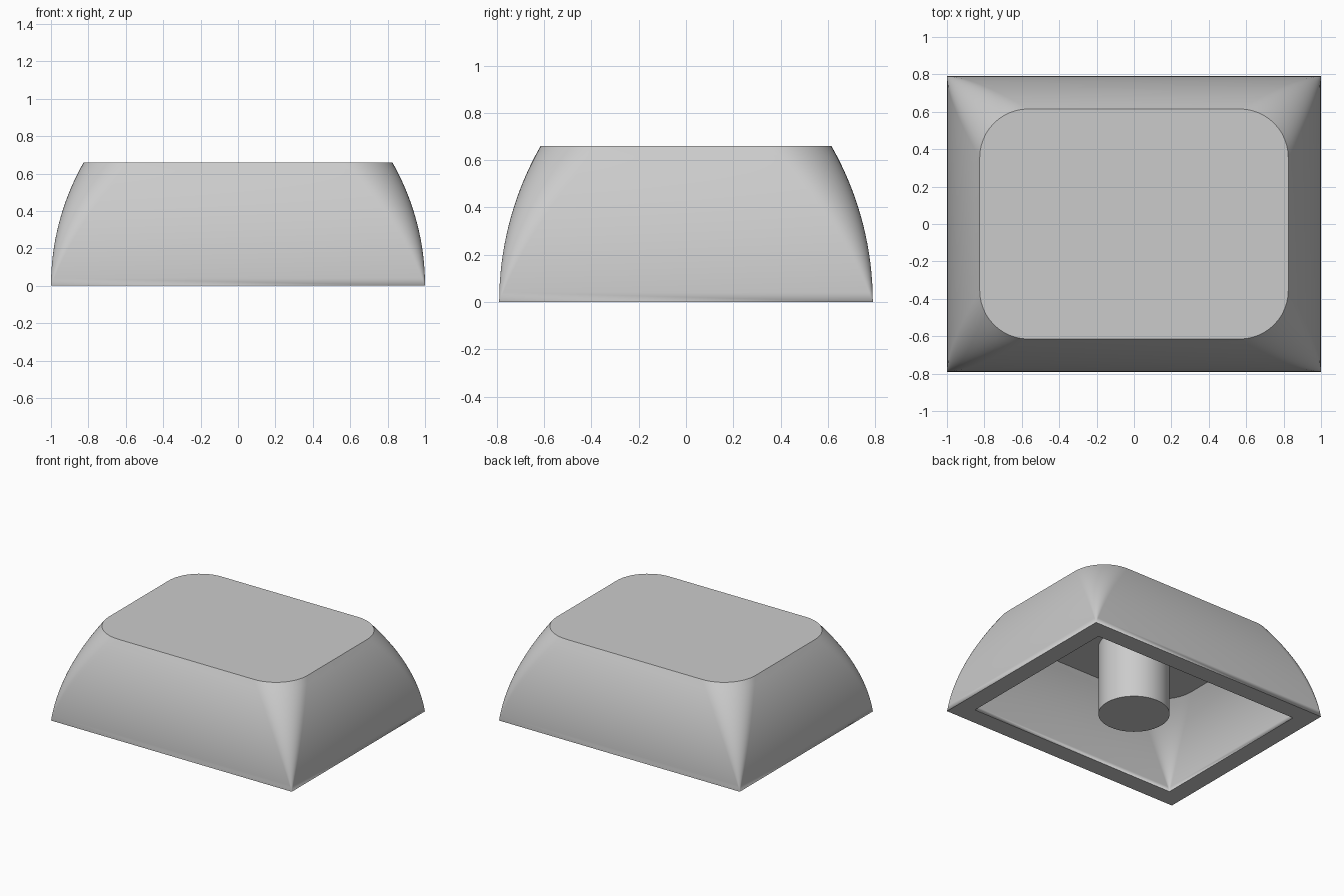
import bpy, bmesh, math

cube = bpy.data.objects.get("Cube")
if cube:
    bpy.data.objects.remove(cube)

HEIGHT, WALL, INSET, RADIUS = 0.66, 0.135, 0.175, 0.26
HALF_X, HALF_Y = 1.0, 0.79
RINGS, ARC = 16, 12

grey = bpy.data.materials.new("light grey plastic")
grey.use_nodes = True
colour = (0.6, 0.6, 0.6, 1)
grey.diffuse_color = colour
grey.node_tree.nodes["Principled BSDF"].inputs["Base Color"].default_value = colour


def finish(bm, name):
    """Turn a bmesh into a shaded, coloured object."""
    bmesh.ops.recalc_face_normals(bm, faces=bm.faces)
    mesh = bpy.data.meshes.new(name)
    bm.to_mesh(mesh)
    bm.free()
    mesh.materials.append(grey)
    ob = bpy.data.objects.new(name, mesh)
    bpy.context.collection.objects.link(ob)
    bpy.ops.object.select_all(action="DESELECT")
    ob.select_set(True)
    bpy.context.view_layer.objects.active = ob
    bpy.ops.object.shade_smooth_by_angle(angle=math.radians(30))
    return ob


def rounded_ring(bm, hx, hy, r, z):
    """Rectangle whose corners are arcs of radius r."""
    ring = []
    for q, (sx, sy) in enumerate([(1, 1), (-1, 1), (-1, -1), (1, -1)]):
        for i in range(ARC + 1):
            a = (q + i / ARC) * math.pi / 2
            ring.append(bm.verts.new((sx * (hx - r) + r * math.cos(a),
                                      sy * (hy - r) + r * math.sin(a), z)))
    return ring


def bowed_wall(bm, hx, hy, height):
    """Rings from sharp-cornered base to rounded top, along a circular bow."""
    bow = (height ** 2 + INSET ** 2) / (2 * INSET)
    rings = []
    for k in range(RINGS + 1):
        z = height * k / RINGS
        inset = bow - math.sqrt(bow ** 2 - z ** 2)
        rings.append(rounded_ring(bm, hx - inset, hy - inset, RADIUS * k / RINGS, z))
    return rings


# Hollow cap: outer wall down, rim, inner wall up to the ceiling
bm = bmesh.new()
outer = bowed_wall(bm, HALF_X, HALF_Y, HEIGHT)
inner = bowed_wall(bm, HALF_X - WALL, HALF_Y - WALL, HEIGHT - WALL)
rings = outer[::-1] + inner
for a, b in zip(rings, rings[1:]):
    n = len(a)
    for i in range(n):
        j = (i + 1) % n
        bm.faces.new((a[i], a[j], b[j], b[i]))
bm.faces.new(rings[0])
bm.faces.new(rings[-1])
bmesh.ops.remove_doubles(bm, verts=bm.verts, dist=1e-5)
finish(bm, "cap_shell")

# Round stem hanging from the ceiling down to the rim level
bm = bmesh.new()
depth = HEIGHT - WALL + 0.02
bmesh.ops.create_cone(bm, cap_ends=True, segments=64, radius1=0.243, radius2=0.243, depth=depth)
bmesh.ops.translate(bm, verts=bm.verts, vec=(0, 0, depth / 2))
finish(bm, "stem")
